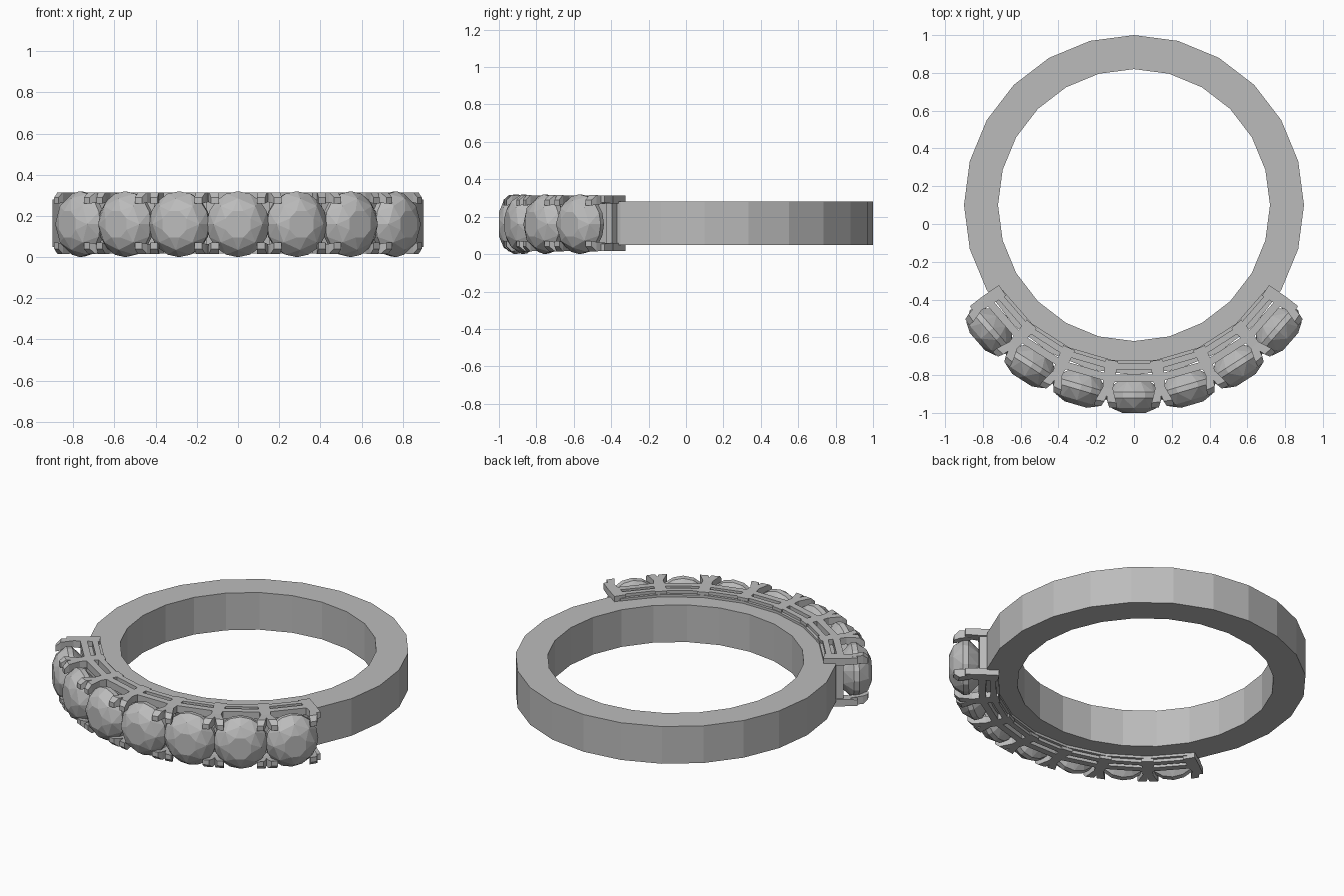
import bpy, bmesh
from math import sin, cos, pi, radians
from mathutils import Matrix, Vector

cube = bpy.data.objects.get("Cube")
if cube:
    bpy.data.objects.remove(cube)

CENTRE = Vector((0, 0.1, 0))   # axis of the ring
MID = 0.165                    # mid height of the band
STEP = radians(16.3)           # angle between stones
STONES = 7

metal = bpy.data.materials.new("grey metal")
metal.use_nodes = True
grey = (0.5, 0.5, 0.5, 1)
metal.diffuse_color = grey
metal.node_tree.nodes["Principled BSDF"].inputs["Base Color"].default_value = grey


def place(angle, t, r, z):
    """Point at sideways offset t, radius r and height z; angle 0 is the front."""
    return CENTRE + Matrix.Rotation(angle, 3, 'Z') @ Vector((t, -r, z))


def hull(bm, points):
    verts = [bm.verts.new(p) for p in points]
    bmesh.ops.convex_hull(bm, input=verts)


def finish(name, bm):
    bmesh.ops.dissolve_limit(bm, angle_limit=0.01, verts=bm.verts, edges=bm.edges)
    bmesh.ops.recalc_face_normals(bm, faces=bm.faces)
    mesh = bpy.data.meshes.new(name)
    bm.to_mesh(mesh)
    bm.free()
    mesh.materials.append(metal)
    obj = bpy.data.objects.new(name, mesh)
    bpy.context.collection.objects.link(obj)
    return obj


def taper(bm, angle, start, end):
    """Bar between two sections, each (radius, t0, t1, z0, z1)."""
    hull(bm, [place(angle, t, s[0], z)
              for s in (start, end) for t in s[1:3] for z in s[3:5]])


def rail_bar(bm, a0, a1, r0, r1, z0, z1):
    """Straight bar mitred between two angles."""
    hull(bm, [place(a, 0, r, z) for a in (a0, a1) for r in (r0, r1) for z in (z0, z1)])


# Band: faceted rectangular section turned about the axis
bm = bmesh.new()
section = [bm.verts.new(CENTRE + Vector((0, r, z)))
           for r, z in ((0.72, 0.05), (0.9, 0.05), (0.9, 0.28), (0.72, 0.28))]
edges = [bm.edges.new((section[i], section[(i + 1) % 4])) for i in range(4)]
bmesh.ops.spin(bm, geom=section + edges, cent=CENTRE, axis=(0, 0, 1),
               angle=2 * pi, steps=24)
bmesh.ops.remove_doubles(bm, verts=bm.verts, dist=0.001)
finish("band", bm)

joints = [(i - STONES / 2) * STEP for i in range(STONES + 1)]

# Setting rails, upper and lower, with an open slot behind each stone
for side, label in ((1, "upper"), (-1, "lower")):
    bm = bmesh.new()
    low, high = MID + side * 0.105, MID + side * 0.148
    ledge = MID + side * 0.13
    for a0, a1 in zip(joints, joints[1:]):
        rail_bar(bm, a0, a1, 0.828, 0.85, low, ledge)
        rail_bar(bm, a0, a1, 0.845, 0.878, low, high)
        rail_bar(bm, a0, a1, 0.905, 0.945, low, high)
    finish(label + "_rail", bm)

    # Prongs across the rails, each splitting into claws
    bm = bmesh.new()
    for i, a in enumerate(joints):
        taper(bm, a, (0.83, -0.034, 0.034, low, high),
              (0.95, -0.03, 0.03, low, high))
        taper(bm, a, (0.94, -0.03, 0.03, low, high),
              (1.02, -0.024, 0.024, MID + side * 0.11, high))
        for s in (-1, 1):
            if (i == 0 and s < 0) or (i == STONES and s > 0):
                continue
            taper(bm, a, (0.98, -s * 0.01, s * 0.028, MID + side * 0.105, high),
                  (1.05, s * 0.008, s * 0.056, MID + side * 0.1, MID + side * 0.15))
            taper(bm, a, (1.05, s * 0.008, s * 0.056, MID + side * 0.1, MID + side * 0.15),
                  (1.078, s * 0.022, s * 0.06, MID + side * 0.095, MID + side * 0.125))
    finish(label + "_prongs", bm)

# Posts joining the two rails between the stones
bm = bmesh.new()
for a in joints:
    taper(bm, a, (0.88, -0.025, 0.025, 0.05, 0.28), (0.94, -0.02, 0.02, 0.05, 0.28))
finish("setting_posts", bm)

# Faceted stones: (sides, half-step turn, girdle radius, distance from axis)
FACETS = ((8, 0.5, 0.07, 1.1), (8, 0, 0.125, 1.075), (16, 0, 0.16, 1.02),
          (16, 0, 0.157, 0.99), (8, 0.5, 0.1, 0.935), (1, 0, 0, 0.89))
for i in range(STONES):
    bm = bmesh.new()
    angle = (i - (STONES - 1) / 2) * STEP
    points = []
    for n, turn, radius, r in FACETS:
        for k in range(n):
            f = 2 * pi * (k + turn) / n
            points.append(place(angle, 0.95 * radius * cos(f), r, 0.16 + radius * sin(f)))
    hull(bm, points)
    finish("stone_%d" % (i + 1), bm)
